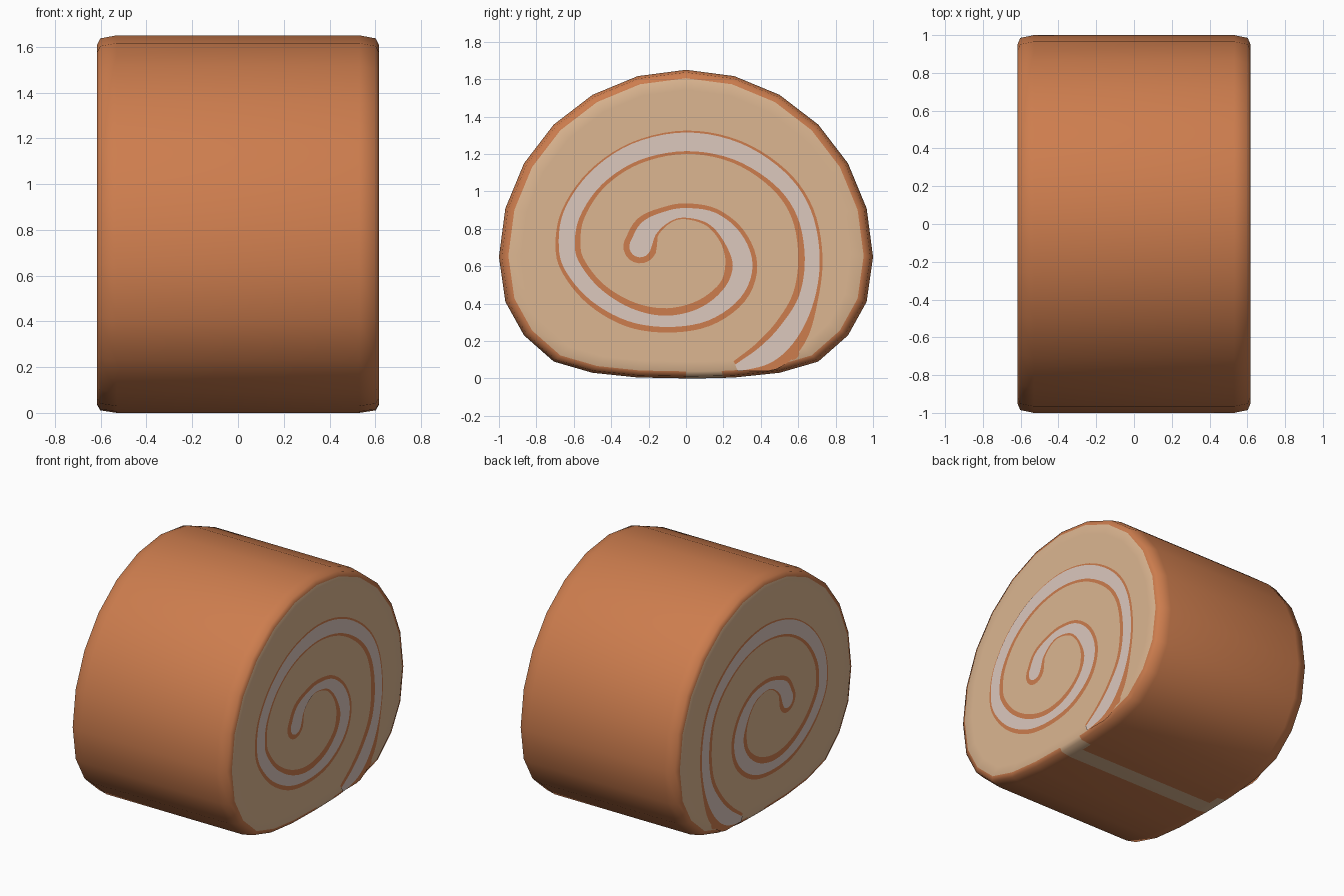
import bpy, bmesh, math
from mathutils import Vector

if "Cube" in bpy.data.objects:
    bpy.data.objects.remove(bpy.data.objects["Cube"])


def material(name, rgb):
    m = bpy.data.materials.new(name)
    m.diffuse_color = (*rgb, 1)
    m.use_nodes = True
    m.node_tree.nodes["Principled BSDF"].inputs["Base Color"].default_value = m.diffuse_color
    return m


CRUST = material("baked crust brown", (0.610, 0.205, 0.076))
SPONGE = material("sponge tan", (0.716, 0.468, 0.283))
CREAM = material("cream filling", (0.716, 0.578, 0.515))


def finish(bm, name, mats):
    mesh = bpy.data.meshes.new(name)
    bm.to_mesh(mesh)
    bm.free()
    for m in mats:
        mesh.materials.append(m)
    ob = bpy.data.objects.new(name, mesh)
    bpy.context.collection.objects.link(ob)
    return ob


# Roll cross-section (y, z): round top, flattened bottom, small seam gap near y = 0.1
profile = [(math.cos(math.radians(a)), 0.65 + math.sin(math.radians(a)))
           for a in range(0, 181, 15)]
low = [0.41, 0.23, 0.09, 0.03, 0.005, 0.0]
profile += [(-math.cos(math.radians(15 * (i + 1))), z) for i, z in enumerate(low)]
profile[-1] = (0.0, 0.0)
profile += [(0.05, 0.0), (0.12, 0.001), (0.20, 0.003)]
profile += [(math.cos(math.radians(15 * (i + 1))), low[i]) for i in range(4, -1, -1)]
N = len(profile)

# Roll body: lofted rings with rounded ends and sponge caps
ends = [(0.617, 0.88), (0.617, 0.95), (0.602, 0.985), (0.53, 1.0)]
stations = [(-x, s) for x, s in ends] + [(x, s) for x, s in reversed(ends)]
bm = bmesh.new()
rings = [[bm.verts.new((x, y * s, 0.75 + (z - 0.75) * s)) for y, z in profile]
         for x, s in stations]
for k in range(len(rings) - 1):
    for i in range(N):
        j = (i + 1) % N
        f = bm.faces.new((rings[k][i], rings[k][j], rings[k + 1][j], rings[k + 1][i]))
        f.smooth = True
        c = f.calc_center_median()
        seam_end = 0.19 if k != 3 else 0.11
        seam = c.z < 0.06 and 0.02 < c.y < seam_end
        f.material_index = 1 if k in (0, 6) or seam else 0
for ring in (rings[0], rings[-1]):
    f = bm.faces.new(ring)
    f.smooth = True
    f.material_index = 1
bmesh.ops.recalc_face_normals(bm, faces=bm.faces)
finish(bm, "roll_body", [CRUST, SPONGE])

# Spiral centre line: y, z, cream half width, outer crust, inner crust
path = [
    (-.245, .705, .058, .032, .032), (-.20, .80, .050, .030, .015),
    (-.10, .865, .030, .025, .008), (0, .885, .026, .025, .008),
    (.14, .855, .035, .022, .015), (.25, .75, .050, .022, .020),
    (.303, .605, .053, .025, .040), (.25, .46, .050, .030, .035),
    (.10, .345, .040, .030, .040), (-.10, .305, .030, .030, .040),
    (-.30, .34, .035, .030, .035), (-.48, .445, .040, .025, .030),
    (-.60, .585, .043, .020, .030), (-.637, .705, .043, .018, .030),
    (-.61, .88, .045, .012, .025), (-.48, 1.07, .045, .010, .020),
    (-.27, 1.21, .048, .008, .018), (0, 1.265, .050, .010, .015),
    (.27, 1.215, .047, .012, .018), (.50, 1.07, .043, .014, .025),
    (.63, .885, .040, .015, .030), (.675, .65, .040, .015, .035),
    (.645, .43, .042, .020, .035), (.55, .25, .055, .050, .030),
    (.43, .13, .052, .045, .028), (.27, .055, .020, .010, .020)]


def smooth_path(pts, steps=5):
    """Catmull-Rom through the points, widths included."""
    v = [Vector(p) for p in pts]
    v = [2 * v[0] - v[1]] + v + [2 * v[-1] - v[-2]]
    out = []
    for a, b, c, d in zip(v, v[1:], v[2:], v[3:]):
        for k in range(steps):
            t = k / steps
            out.append(0.5 * (2 * b + (c - a) * t + (2 * a - 5 * b + 4 * c - d) * t * t
                              + (3 * b - a - 3 * c + d) * t ** 3))
    return out + [v[-2]]


line = smooth_path(path)


def swirl(name, x, mat, with_crust):
    """Flat spiral ribbon on both end caps."""
    bm = bmesh.new()
    for side in (-1, 1):
        def add(points):
            vs = [bm.verts.new((side * x, y, max(z, 0.04))) for y, z in points]
            f = bm.faces.new(vs)
            f.normal_update()
            if f.normal.x * side < 0:
                f.normal_flip()
        edges = []
        for i, p in enumerate(line):
            a, b = line[max(i - 1, 0)], line[min(i + 1, len(line) - 1)]
            t = Vector((b[0] - a[0], b[1] - a[1])).normalized()
            n = Vector((-t.y, t.x))
            c = Vector((p[0], p[1]))
            w = (p[2] + p[3], p[2] + p[4]) if with_crust else (p[2], p[2])
            edges.append((c + n * w[0], c - n * w[1]))
            if i == 0:  # rounded inner end
                r = w[0]
                add([c + r * (n * math.cos(math.pi * k / 10) - t * math.sin(math.pi * k / 10))
                     for k in range(11)])
        for (a, b), (c, d) in zip(edges, edges[1:]):
            add([a, b, d, c])
        if with_crust:  # rounded crust flap beside the tail
            add([(.57 + .036 * math.cos(k * math.pi / 6), .135 + .036 * math.sin(k * math.pi / 6))
                 for k in range(12)])
    finish(bm, name, [mat])


swirl("crust_swirl", 0.621, CRUST, True)
swirl("cream_swirl", 0.625, CREAM, False)
